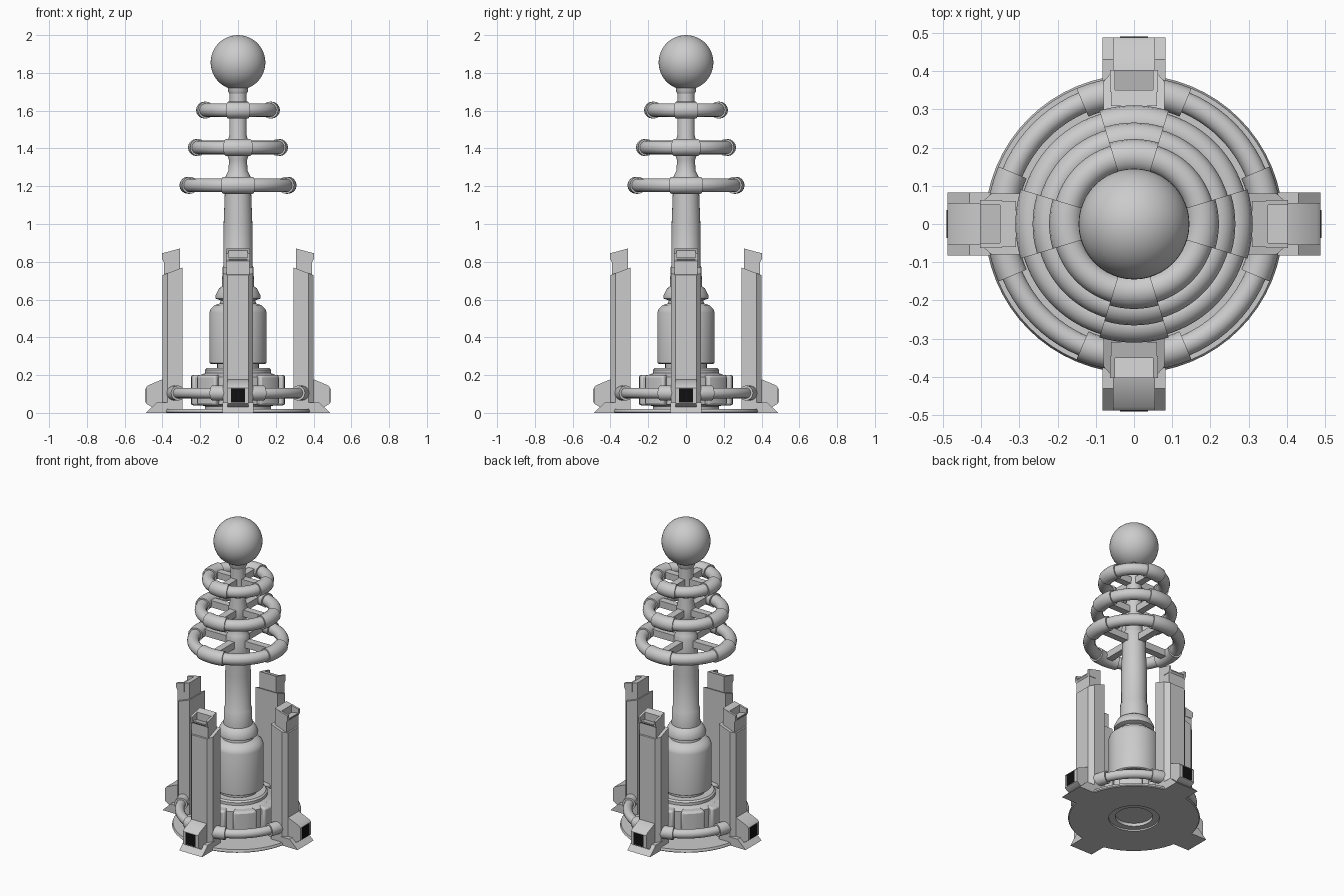
import bpy, bmesh
from math import sin, cos, pi, radians
from mathutils import Matrix

if "Cube" in bpy.data.objects:
    bpy.data.objects.remove(bpy.data.objects["Cube"])


def finish(name, bm, mat=None):
    bmesh.ops.recalc_face_normals(bm, faces=bm.faces)
    me = bpy.data.meshes.new(name)
    bm.to_mesh(me)
    bm.free()
    ob = bpy.data.objects.new(name, me)
    bpy.context.collection.objects.link(ob)
    if mat:
        me.materials.append(mat)
    return ob


def skin(bm, loops, closed=False):
    """Bridge successive loops of points; cap the ends unless closed."""
    rows = [[bm.verts.new(p) for p in lp] for lp in loops]
    n = len(rows[0])
    for i in range(len(rows) - (0 if closed else 1)):
        a, b = rows[i], rows[(i + 1) % len(rows)]
        for j in range(n):
            k = (j + 1) % n
            bm.faces.new((a[j], a[k], b[k], b[j]))
    if not closed:
        bm.faces.new(rows[0])
        bm.faces.new(rows[-1])


def lathe(name, prof, seg=48, closed=False):
    bm = bmesh.new()
    skin(bm, [[(r * cos(2 * pi * i / seg), r * sin(2 * pi * i / seg), z)
               for i in range(seg)] for r, z in prof], closed)
    return finish(name, bm)


def arc(name, R, r, z, a0, a1, steps=14, seg=16):
    """Tube bent round the z axis between two angles in degrees."""
    bm = bmesh.new()
    loops = []
    for i in range(steps + 1):
        a = radians(a0 + (a1 - a0) * i / steps)
        loops.append([((R + r * cos(t)) * cos(a), (R + r * cos(t)) * sin(a), z + r * sin(t))
                      for t in [2 * pi * j / seg for j in range(seg)]])
    skin(bm, loops)
    return finish(name, bm)


def prism(name, prof, t0, t1, angle, mat=None):
    """(radius, z) outline extruded sideways and turned to the given angle."""
    bm = bmesh.new()
    skin(bm, [[(r, t, z) for r, z in prof] for t in (t0, t1)])
    bm.transform(Matrix.Rotation(radians(angle), 4, 'Z'))
    return finish(name, bm, mat)


def rect(r0, r1, z0, z1):
    return [(r0, z0), (r1, z0), (r1, z1), (r0, z1)]


black = bpy.data.materials.new("black")
black.diffuse_color = (0.005, 0.005, 0.005, 1)
black.use_nodes = True
black.node_tree.nodes["Principled BSDF"].inputs["Base Color"].default_value = black.diffuse_color

# Base disc with a recessed middle underneath
lathe("base_disc", [(0.15, 0), (0.385, 0), (0.39, 0.005), (0.385, 0.02), (0.15, 0.02)], 64, True)
lathe("base_hub", [(0.11, 0.01), (0.175, 0.01), (0.175, 0.035), (0.215, 0.045),
                   (0.22, 0.19), (0.19, 0.205), (0.175, 0.21), (0.175, 0.228),
                   (0.165, 0.237), (0.12, 0.237), (0.11, 0.22)], 64, True)
lathe("core_stem", [(0.11, 0.03), (0.11, 0.27)])

# Rounded blocks around the hub
for k in range(8):
    bm = bmesh.new()
    out = [(0.25 * cos(radians(a)), 0.25 * sin(radians(a))) for a in (-17, -10, 0, 10, 17)]
    inn = [(0.19 * cos(radians(a)), 0.19 * sin(radians(a))) for a in (17, 0, -17)]
    skin(bm, [[(x, y, z) for x, y in out + inn] for z in (0.04, 0.2)])
    bm.transform(Matrix.Rotation(k * pi / 4, 4, 'Z'))
    ob = finish("hub_block", bm)
    bv = ob.modifiers.new("bevel", 'BEVEL')
    bv.width, bv.segments, bv.limit_method = 0.012, 2, 'ANGLE'

# Bottle-shaped body, collar and tapering mast
lathe("body", [(0.145, 0.26), (0.152, 0.265), (0.152, 0.53), (0.145, 0.55), (0.125, 0.57),
               (0.095, 0.58), (0.09, 0.62)])
lathe("collar", [(0.09, 0.595), (0.118, 0.605), (0.12, 0.62), (0.1, 0.66), (0.085, 0.67),
                 (0.082, 0.77), (0.076, 0.78), (0.076, 1.0), (0.07, 1.16), (0.07, 1.24),
                 (0.062, 1.26), (0.05, 1.285), (0.048, 1.34), (0.055, 1.36), (0.055, 1.43),
                 (0.046, 1.47), (0.045, 1.69), (0.052, 1.7), (0.052, 1.735)])

# Ball on top
bm = bmesh.new()
bmesh.ops.create_uvsphere(bm, u_segments=48, v_segments=24, radius=0.145,
                          matrix=Matrix.Translation((0, 0, 1.855)))
finish("top_ball", bm)

# Three rings with thick clamps and spokes
for R, z in ((0.265, 1.205), (0.22, 1.405), (0.177, 1.603)):
    for k in range(4):
        a = 90 * k
        arc("ring_tube", R, 0.036, z, a + 15, a + 75)
        arc("ring_clamp", R, 0.045, z, a - 17, a + 17, 8)
        prism("ring_spoke", rect(0.03, R - 0.01, z - 0.022, z + 0.022), -0.022, 0.022, a)

# Four pillars with feet and tops, joined by low pipes
for k in range(4):
    a = 90 * k
    bm = bmesh.new()
    sec = [(0.293, -0.08), (0.372, -0.08), (0.4, -0.055), (0.4, 0.055), (0.372, 0.08), (0.293, 0.08)]
    skin(bm, [[(r, t, 0) for r, t in sec],
              [(r, t, 0.77 - (r - 0.293) * 0.38) for r, t in sec]])
    bm.transform(Matrix.Rotation(radians(a), 4, 'Z'))
    finish("pillar", bm)

    # Pillar top: back wall, low seat and two cheeks around an open socket
    prism("socket_back", [(0.308, 0.7), (0.35, 0.7), (0.35, 0.859), (0.308, 0.87)], -0.06, 0.06, a)
    prism("socket_seat", [(0.35, 0.7), (0.393, 0.7), (0.393, 0.805), (0.402, 0.815),
                          (0.402, 0.822), (0.35, 0.81)], -0.06, 0.06, a)
    for s in (-1, 1):
        prism("socket_cheek", [(0.345, 0.8), (0.393, 0.8), (0.402, 0.815), (0.402, 0.845),
                               (0.345, 0.86)], s * 0.05, s * 0.063, a)

    # Foot wedge and lamp housing with a dark window
    prism("foot_wedge", [(0.36, 0), (0.488, 0), (0.43, 0.055), (0.36, 0.055)], -0.082, 0.082, a)
    prism("lamp_housing", [(0.38, 0.18), (0.4, 0.178), (0.478, 0.145), (0.488, 0.132),
                           (0.488, 0.05), (0.455, 0.03), (0.38, 0.03)], -0.055, 0.055, a)
    prism("lamp_window", rect(0.47, 0.49, 0.055, 0.13), -0.036, 0.036, a, black)

    # Low pipe and its end sleeves
    arc("low_pipe", 0.345, 0.028, 0.105, a + 15, a + 75)
    arc("pipe_sleeve", 0.345, 0.04, 0.105, a + 10, a + 23, 5)
    arc("pipe_sleeve", 0.345, 0.04, 0.105, a + 67, a + 80, 5)

bpy.ops.object.select_all(action='SELECT')
bpy.context.view_layer.objects.active = bpy.data.objects["pillar"]
bpy.ops.object.shade_smooth_by_angle(angle=radians(35))
